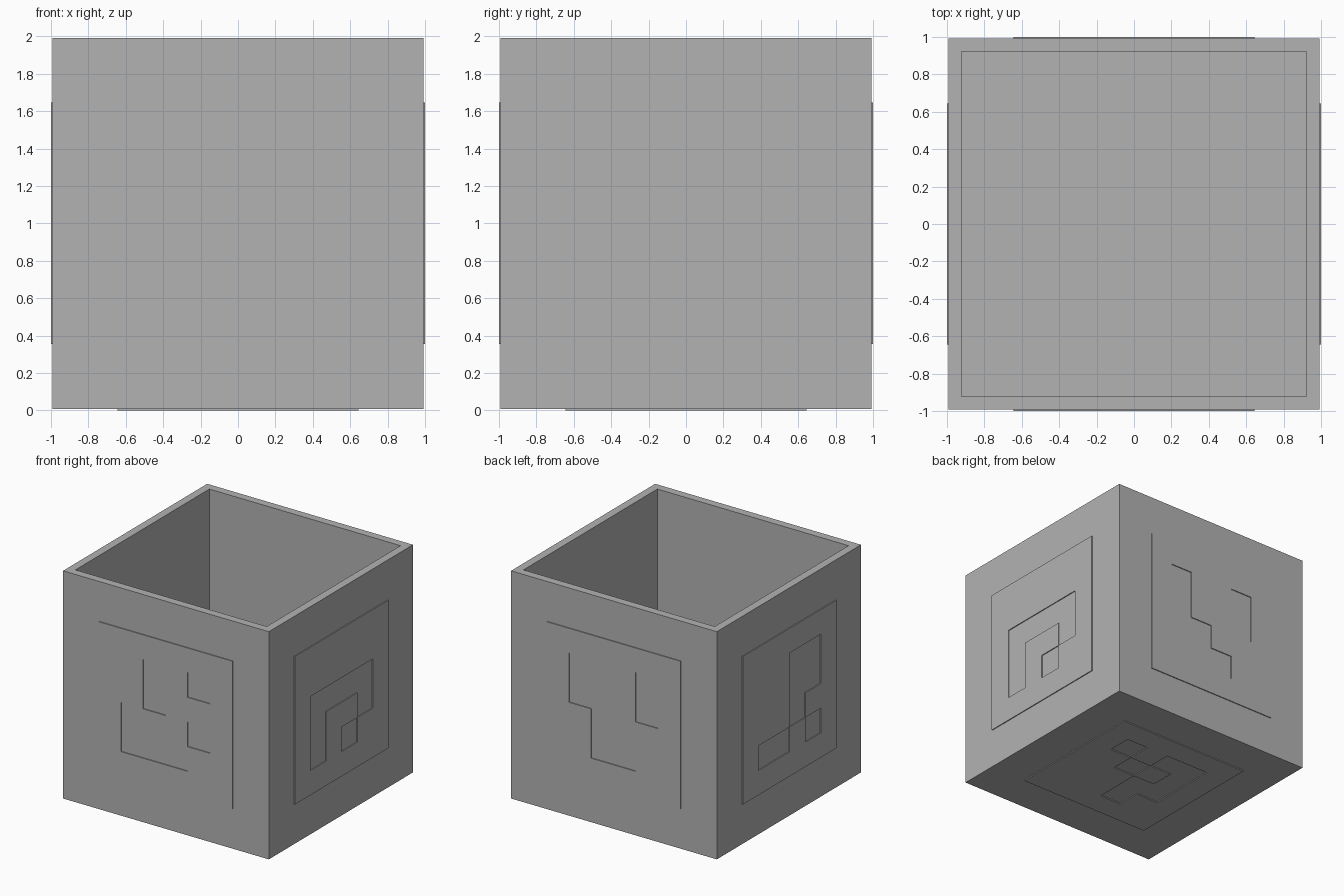
import bpy
import bmesh
from mathutils import Matrix, Vector

cube = bpy.data.objects.get("Cube")
if cube:
    bpy.data.objects.remove(cube)

RELIEF = 0.008               # height of the raised patterns
WIDTH = 2 - 2 * RELIEF       # outer size of the box
WALL = WIDTH * 0.05
PLATE = WIDTH * 0.65
CELLS = 6
CENTRE = Vector((0, 0, RELIEF + WIDTH / 2))

grey = bpy.data.materials.new("plain_grey")
grey.use_nodes = True
colour = (0.45, 0.45, 0.45, 1)
grey.diffuse_color = colour
grey.node_tree.nodes["Principled BSDF"].inputs["Base Color"].default_value = colour


def finish(name, bm):
    bmesh.ops.recalc_face_normals(bm, faces=bm.faces[:])
    mesh = bpy.data.meshes.new(name)
    bm.to_mesh(mesh)
    bm.free()
    mesh.materials.append(grey)
    obj = bpy.data.objects.new(name, mesh)
    bpy.context.collection.objects.link(obj)
    return obj


def make_box():
    """Open-topped box: inset the top face, then push it down to the floor."""
    bm = bmesh.new()
    bmesh.ops.create_cube(bm, size=WIDTH, matrix=Matrix.Translation(CENTRE))
    top = max(bm.faces, key=lambda f: f.calc_center_median().z)
    bmesh.ops.inset_individual(bm, faces=[top], thickness=WALL)
    hole = bmesh.ops.extrude_discrete_faces(bm, faces=[top])["faces"][0]
    bmesh.ops.translate(bm, verts=hole.verts[:], vec=(0, 0, WALL - WIDTH))
    finish("open_box", bm)


def make_plate(name, rows, right, up):
    """Raised square of cells with the 'o' cells left open."""
    right, up = Vector(right), Vector(up)
    out = right.cross(up)
    bm = bmesh.new()
    bmesh.ops.create_grid(bm, x_segments=CELLS, y_segments=CELLS, size=PLATE / 2)
    cell = PLATE / CELLS
    opened = []
    for face in bm.faces:
        c = face.calc_center_median()
        col = int((c.x + PLATE / 2) / cell) - 1
        row = int((PLATE / 2 - c.y) / cell) - 1
        if 0 <= row < len(rows) and 0 <= col < len(rows) and rows[row][col] == "o":
            opened.append(face)
    bmesh.ops.delete(bm, geom=opened, context="FACES")
    # Root the plate slightly inside the wall, raise its face to full relief
    bmesh.ops.translate(bm, verts=bm.verts[:], vec=(0, 0, -RELIEF / 2))
    solid = bmesh.ops.extrude_face_region(bm, geom=bm.faces[:], use_keep_orig=True)
    raised = [v for v in solid["geom"] if isinstance(v, bmesh.types.BMVert)]
    bmesh.ops.translate(bm, verts=raised, vec=(0, 0, RELIEF * 1.5))
    frame = Matrix((right, up, out)).transposed().to_4x4()
    frame.translation = CENTRE + out * WIDTH / 2
    bm.transform(frame)
    finish(name, bm)


make_box()

# Each pattern: rows from top to bottom, then its right and up directions
UP = (0, 0, 1)
make_plate("front_pattern", ("-o-o", "-o--", "o--o", "ooo-"), (1, 0, 0), UP)
make_plate("right_pattern", ("----", "oooo", "o--o", "o-o-"), (0, 1, 0), UP)
make_plate("back_pattern", ("o--o", "o--o", "-o--", "-oo-"), (-1, 0, 0), UP)
make_plate("left_pattern", ("--oo", "--oo", "--o-", "oo-o"), (0, -1, 0), UP)
make_plate("bottom_pattern", ("o-oo", "-o-o", "--oo", "--o-"), (-1, 0, 0), (0, 1, 0))
